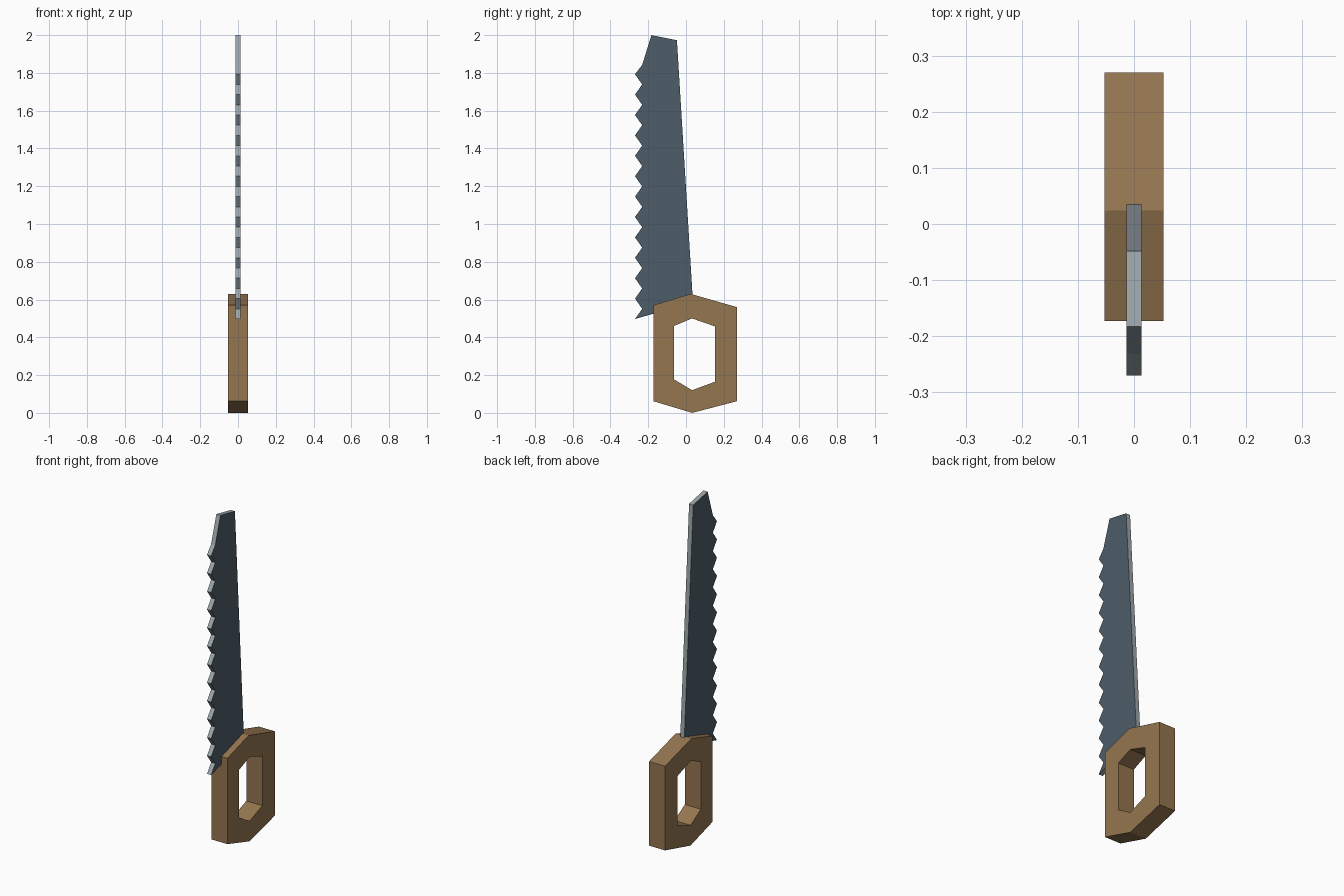
import bpy
import bmesh

if "Cube" in bpy.data.objects:
    bpy.data.objects.remove(bpy.data.objects["Cube"])


def material(name, rgb):
    mat = bpy.data.materials.new(name)
    mat.diffuse_color = (*rgb, 1)
    mat.use_nodes = True
    mat.node_tree.nodes["Principled BSDF"].inputs["Base Color"].default_value = mat.diffuse_color
    return mat


def finish(name, bm, mats):
    bmesh.ops.recalc_face_normals(bm, faces=bm.faces)
    mesh = bpy.data.meshes.new(name)
    bm.to_mesh(mesh)
    bm.free()
    for mat in mats:
        mesh.materials.append(mat)
    obj = bpy.data.objects.new(name, mesh)
    bpy.context.collection.objects.link(obj)
    return obj


def loop(bm, profile, x):
    return [bm.verts.new((x, y, z)) for y, z in profile]


def bridge(bm, a, b, mat=0):
    n = len(a)
    for i in range(n):
        j = (i + 1) % n
        bm.faces.new((a[i], a[j], b[j], b[i])).material_index = mat


wood = material("wood", (0.30, 0.18, 0.08))
steel_side = material("steel_side", (0.075, 0.11, 0.14))
steel_edge = material("steel_edge", (0.33, 0.38, 0.40))

# Handle: six-sided grip with a matching six-sided hole
outer = [(-0.173, 0.57), (0.024, 0.63), (0.27, 0.56),
         (0.27, 0.062), (0.033, 0.0), (-0.173, 0.062)]
inner = [(-0.064, 0.46), (0.032, 0.50), (0.153, 0.458),
         (0.153, 0.165), (0.032, 0.12), (-0.064, 0.178)]
bm = bmesh.new()
half = 0.0525
out_l, out_r = loop(bm, outer, -half), loop(bm, outer, half)
in_l, in_r = loop(bm, inner, -half), loop(bm, inner, half)
bridge(bm, out_l, out_r)
bridge(bm, out_r, in_r)
bridge(bm, in_r, in_l)
bridge(bm, in_l, out_l)
finish("handle", bm, [wood])

# Blade: tapering plate with thirteen teeth along the front edge
TEETH, PITCH, TOP = 13, 0.108, 1.793
blade = [(0.037, 0.585), (-0.048, 1.973), (-0.183, 2.0), (-0.232, 1.842)]
for i in range(TEETH):
    z = TOP - i * PITCH
    blade.append((-0.27, z))
    if i < TEETH - 1:
        blade.append((-0.232, z - PITCH / 2))
bm = bmesh.new()
left, right = loop(bm, blade, -0.0135), loop(bm, blade, 0.0135)
bm.faces.new(left)
bm.faces.new(right)
bridge(bm, left, right, 1)
finish("blade", bm, [steel_side, steel_edge])
